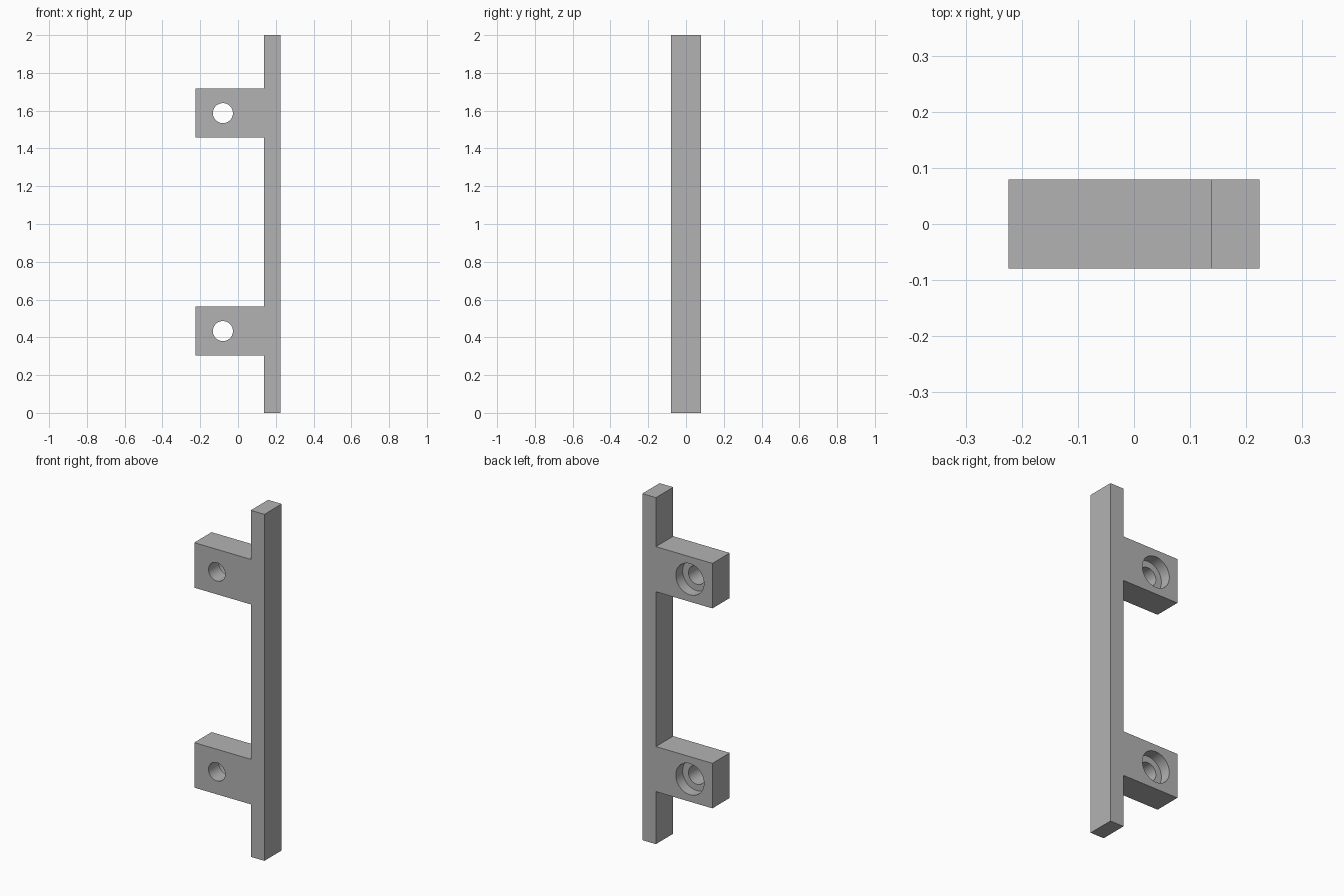
import bpy, bmesh, math
from mathutils import Matrix

cube = bpy.data.objects.get("Cube")
if cube:
    bpy.data.objects.remove(cube, do_unlink=True)

grey = bpy.data.materials.new("plain grey")
grey.use_nodes = True
colour = (0.45, 0.45, 0.45, 1)
grey.diffuse_color = colour
grey.node_tree.nodes["Principled BSDF"].inputs["Base Color"].default_value = colour

HALF_W, HALF_D, HEIGHT = 0.224, 0.079, 2.0
BAR_X = 0.137                    # inner face of the upright bar
TAB_HALF = 0.13                  # half height of a mounting tab
TABS = (0.433, 1.587)            # tab centre heights
HOLE_X, HOLE_R = -0.08, 0.053
BORE_R, BORE_DEPTH = 0.09, 0.063


def add_object(name, bm):
    bmesh.ops.recalc_face_normals(bm, faces=bm.faces)
    mesh = bpy.data.meshes.new(name)
    bm.to_mesh(mesh)
    bm.free()
    mesh.materials.append(grey)
    obj = bpy.data.objects.new(name, mesh)
    bpy.context.collection.objects.link(obj)
    return obj


def add_cutter(name, radius, y0, y1, z):
    bm = bmesh.new()
    place = Matrix.Translation((HOLE_X, (y0 + y1) / 2, z)) @ Matrix.Rotation(math.pi / 2, 4, 'X')
    bmesh.ops.create_cone(bm, cap_ends=True, segments=64, radius1=radius,
                          radius2=radius, depth=y1 - y0, matrix=place)
    obj = add_object(name, bm)
    obj.hide_render = True
    return obj


# Upright bar with two tabs, extruded from a single outline
outline = [(BAR_X, 0), (HALF_W, 0), (HALF_W, HEIGHT), (BAR_X, HEIGHT)]
for z in reversed(TABS):
    top, bottom = z + TAB_HALF, z - TAB_HALF
    outline += [(BAR_X, top), (-HALF_W, top), (-HALF_W, bottom), (BAR_X, bottom)]
bm = bmesh.new()
face = bm.faces.new([bm.verts.new((x, -HALF_D, z)) for x, z in outline])
extruded = bmesh.ops.extrude_face_region(bm, geom=[face])["geom"]
bmesh.ops.translate(bm, vec=(0, 2 * HALF_D, 0),
                    verts=[v for v in extruded if isinstance(v, bmesh.types.BMVert)])
bracket = add_object("mounting_bracket", bm)

# Through holes, counterbored from the back
cutters = []
for z in TABS:
    cutters.append(add_cutter("screw_hole_cutter", HOLE_R, -0.2, 0.2, z))
    cutters.append(add_cutter("counterbore_cutter", BORE_R, HALF_D - BORE_DEPTH, 0.2, z))
bpy.context.view_layer.objects.active = bracket
for cutter in cutters:
    cut = bracket.modifiers.new(cutter.name, 'BOOLEAN')
    cut.operation, cut.solver, cut.object = 'DIFFERENCE', 'EXACT', cutter
    bpy.ops.object.modifier_apply(modifier=cut.name)
for cutter in cutters:
    bpy.data.objects.remove(cutter, do_unlink=True)

# Smooth hole walls, sharp edges elsewhere
bpy.ops.object.select_all(action='DESELECT')
bracket.select_set(True)
bpy.ops.object.shade_smooth_by_angle(angle=math.radians(30))
